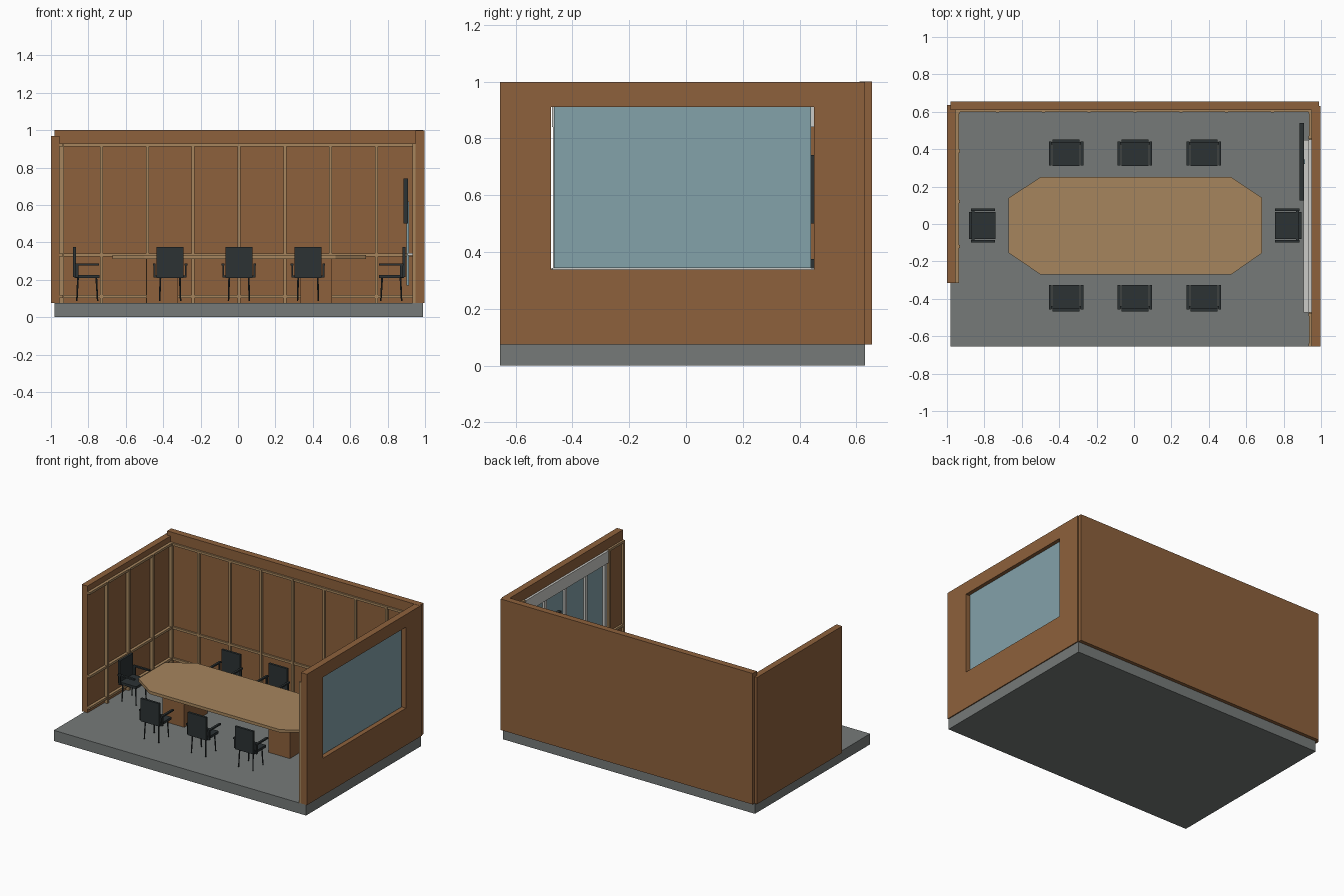
import bpy, bmesh
from math import pi
from mathutils import Matrix, Vector

if "Cube" in bpy.data.objects:
    bpy.data.objects.remove(bpy.data.objects["Cube"])


def material(name, rgb):
    m = bpy.data.materials.new(name)
    m.diffuse_color = (*rgb, 1)
    m.use_nodes = True
    m.node_tree.nodes["Principled BSDF"].inputs["Base Color"].default_value = m.diffuse_color
    return m


WOOD = material("wall_wood", (0.27, 0.12, 0.045))
TAN = material("light_wood", (0.38, 0.235, 0.11))
FLOOR = material("floor_grey", (0.18, 0.195, 0.19))
DARK = material("charcoal", (0.025, 0.032, 0.034))
GLASS = material("glass_blue", (0.23, 0.36, 0.40))
WHITE = material("off_white", (0.6, 0.6, 0.57))


def finish(name, bm, mat):
    bmesh.ops.recalc_face_normals(bm, faces=bm.faces)
    me = bpy.data.meshes.new(name)
    bm.to_mesh(me)
    bm.free()
    me.materials.append(mat)
    ob = bpy.data.objects.new(name, me)
    bpy.context.collection.objects.link(ob)
    return ob


def add_box(bm, x0, x1, y0, y1, z0, z1):
    mid = Vector(((x0 + x1) / 2, (y0 + y1) / 2, (z0 + z1) / 2))
    size = Matrix.Diagonal((x1 - x0, y1 - y0, z1 - z0, 1))
    bmesh.ops.create_cube(bm, size=1, matrix=Matrix.Translation(mid) @ size)


def boxes(name, mat, *dims):
    bm = bmesh.new()
    for d in dims:
        add_box(bm, *d)
    return finish(name, bm, mat)


def prism(name, mat, points, offset):
    bm = bmesh.new()
    f = bm.faces.new([bm.verts.new(p) for p in points])
    r = bmesh.ops.extrude_face_region(bm, geom=[f])
    bmesh.ops.translate(bm, vec=offset, verts=[v for v in r["geom"] if isinstance(v, bmesh.types.BMVert)])
    return finish(name, bm, mat)


# Floor slab and walls
boxes("floor", FLOOR, (-0.98, 0.99, -0.655, 0.63, 0, 0.075))
boxes("back_wall", WOOD, (-0.98, 0.99, 0.61, 0.655, 0.075, 1))
boxes("left_wall", WOOD, (-1, -0.955, -0.315, 0.635, 0.075, 0.97))
boxes("right_wall_lower", WOOD, (0.95, 0.997, -0.655, 0.63, 0.075, 0.338))
outline = [(-0.655, 0.338), (-0.475, 0.338), (-0.475, 0.91), (0.45, 0.91),
           (0.45, 0.338), (0.63, 0.338), (0.63, 0.999), (-0.655, 0.999)]
prism("right_wall_upper", WOOD, [(0.95, y, z) for y, z in outline], (0.047, 0, 0))

# Panel trim: rails and battens on each wall
RAILS = (0.112, 0.333, 0.922)
W = 0.008
back = [(-0.955, 0.95, 0.598, 0.61, z - W, z + W) for z in RAILS]
back += [(x - W, x + W, 0.596, 0.61, 0.075, 0.93)
         for x in (-0.94, -0.73, -0.485, -0.24, 0.005, 0.25, 0.495, 0.74, 0.94)]
boxes("back_wall_trim", TAN, *back)
left = [(-0.955, -0.935, -0.315, 0.61, z - W, z + W) for z in RAILS]
left += [(-0.955, -0.93, y - W, y + W, 0.075, 0.93) for y in (-0.12, 0.12, 0.39, 0.6)]
boxes("left_wall_trim", TAN, *left)
right = [(0.936, 0.95, -0.655, 0.61, z - W, z + W) for z in RAILS[:2]]
right += [(0.936, 0.95, a, b, 0.914, 0.93) for a, b in ((-0.655, -0.475), (0.455, 0.61))]
right += [(0.934, 0.95, y - W, y + W, 0.075, 0.93) for y in (-0.647, -0.483, 0.463, 0.6)]
right += [(0.934, 0.95, y - W, y + W, 0.075, 0.335) for y in (-0.245, -0.01, 0.22)]
boxes("right_wall_trim", TAN, *right)

# Window: pane, mullions, sill and blind box
boxes("window_glass", GLASS, (0.962, 0.97, -0.465, 0.44, 0.343, 0.91))
boxes("window_mullions", WHITE, *[(0.945, 0.962, y - 0.012, y + 0.012, 0.343, 0.9)
                                  for y in (-0.456, -0.24, -0.012, 0.215, 0.428)])
boxes("window_sill", WHITE, (0.905, 0.962, -0.472, 0.45, 0.33, 0.344))
boxes("blind_box", WHITE, (0.934, 0.957, -0.472, 0.452, 0.84, 0.925))

# Wall screen and its support pole
boxes("screen", DARK, (0.885, 0.908, 0.125, 0.54, 0.5, 0.742))
boxes("screen_pole", GLASS, (0.9, 0.915, 0.32, 0.345, 0.17, 0.62))

# Table
table = [(-0.5, 0.25), (0.52, 0.25), (0.685, 0.14), (0.685, -0.155),
         (0.52, -0.27), (-0.5, -0.27), (-0.67, -0.155), (-0.67, 0.14)]
prism("table_top", TAN, [(x, y, 0.312) for x, y in table], (0, 0, 0.021))
for side, x in (("left", -0.49), ("right", 0.335)):
    boxes("table_pedestal_" + side, WOOD, (x, x + 0.168, -0.14, 0.12, 0.075, 0.312))


# Chair mesh, facing +y, shared by every copy
def chair_mesh():
    bm = bmesh.new()
    add_box(bm, -0.072, 0.072, -0.065, 0.07, 0.21, 0.227)
    add_box(bm, -0.072, 0.072, -0.072, -0.056, 0.215, 0.375)
    for s in (-1, 1):
        a, b = sorted((s * 0.077, s * 0.092))
        add_box(bm, a, b, -0.062, 0.068, 0.277, 0.287)
        a, b = sorted((s * 0.079, s * 0.088))
        add_box(bm, a, b, -0.058, -0.044, 0.215, 0.278)
        a, b = sorted((s * 0.065, s * 0.088))
        add_box(bm, a, b, -0.058, -0.044, 0.213, 0.222)
        for y in (-0.048, 0.055):
            top = Vector((s * 0.052, y * 0.95, 0.212))
            foot = Vector((s * 0.056, y * 1.08, 0.086))
            d = top - foot
            m = Matrix.Translation((top + foot) / 2) @ d.to_track_quat("Z", "Y").to_matrix().to_4x4()
            bmesh.ops.create_cone(bm, cap_ends=True, segments=8, radius1=0.004,
                                  radius2=0.005, depth=d.length, matrix=m)
    return finish("chair_front_1", bm, DARK)


first = chair_mesh()
places = [("front", x, -0.395, 0) for x in (-0.363, 0.005, 0.374)]
places += [("back", x, 0.38, pi) for x in (-0.363, 0.005, 0.374)]
places += [("left_end", -0.81, -0.008, -pi / 2), ("right_end", 0.823, -0.008, pi / 2)]
for i, (name, x, y, a) in enumerate(places):
    ob = first
    if i:
        ob = bpy.data.objects.new(f"chair_{name}_{i + 1}", first.data)
        bpy.context.collection.objects.link(ob)
    ob.location = (x, y, 0)
    ob.rotation_euler.z = a
